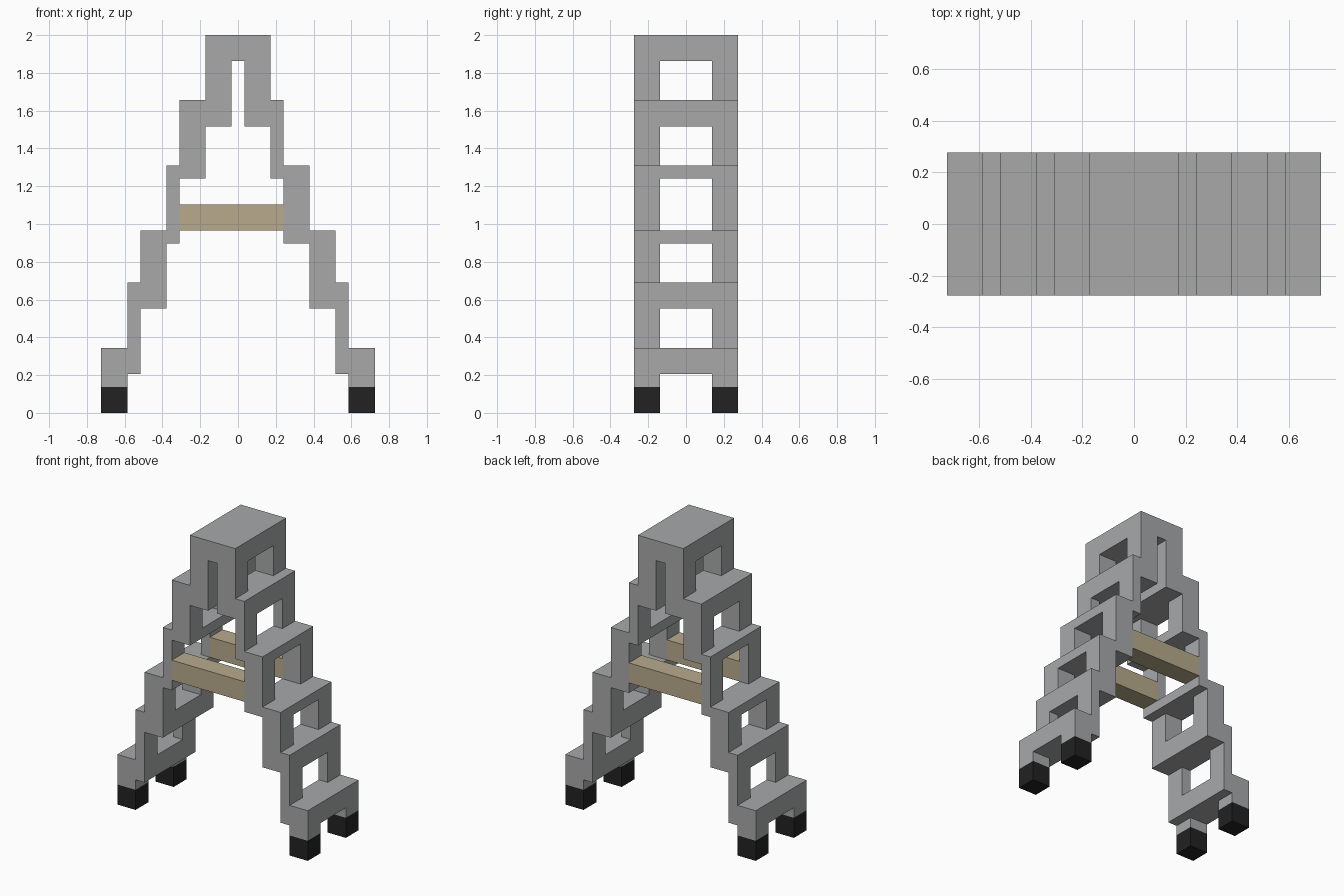
import bpy, bmesh

if "Cube" in bpy.data.objects:
    bpy.data.objects.remove(bpy.data.objects["Cube"], do_unlink=True)

U = 2 / 29  # one grid unit; the tower is 29 units tall


def material(name, rgb):
    m = bpy.data.materials.new(name)
    m.use_nodes = True
    m.diffuse_color = (*rgb, 1)
    bsdf = next(n for n in m.node_tree.nodes if n.type == 'BSDF_PRINCIPLED')
    bsdf.inputs["Base Color"].default_value = (*rgb, 1)
    return m


GREY = material("grey", (0.392, 0.397, 0.402))
TAN = material("tan", (0.479, 0.402, 0.262))
BLACK = material("black", (0.016, 0.016, 0.016))


def add_prism(bm, outline, y0, y1):
    """Extrude an x-z outline from y0 to y1, all in grid units."""
    face = bm.faces.new([bm.verts.new((x * U, y0 * U, z * U)) for x, z in outline])
    ext = bmesh.ops.extrude_face_region(bm, geom=[face])["geom"]
    verts = [v for v in ext if isinstance(v, bmesh.types.BMVert)]
    bmesh.ops.translate(bm, verts=verts, vec=(0, (y1 - y0) * U, 0))


def add_box(bm, x0, x1, y0, y1, z0, z1):
    add_prism(bm, [(x0, z0), (x1, z0), (x1, z1), (x0, z1)], y0, y1)


def finish(bm, name, mat):
    bmesh.ops.recalc_face_normals(bm, faces=bm.faces)
    mesh = bpy.data.meshes.new(name)
    bm.to_mesh(mesh)
    bm.free()
    mesh.materials.append(mat)
    ob = bpy.data.objects.new(name, mesh)
    bpy.context.collection.objects.link(ob)
    return ob


# Stepped A-shaped outline: column edges of each leg, step tops and undersides
LEFT = [-10.5, -8.5, -7.5, -5.5, -4.5, -2.5, -0.5]
RIGHT = [10.5, 8.5, 7.5, 5.5, 3.5, 2.5, 0.5]
TOPS = [5, 10, 14, 19, 24, 29]
UNDERS = [3, 8, 13, 18, 22, 27]


def staircase(xs, zs):
    points, z = [], 2
    for x, top in zip(xs, zs):
        points += [(x, z), (x, top)]
        z = top
    return points


outline = (staircase(LEFT, TOPS) + staircase(RIGHT, TOPS)[::-1]
           + staircase(RIGHT[1:], UNDERS) + staircase(LEFT[1:], UNDERS)[::-1])
bm = bmesh.new()
add_prism(bm, outline, -4, 4)
frame = finish(bm, "ladder_frame", GREY)

# Openings between the rungs, cut through both legs
bm = bmesh.new()
for z0, z1 in zip([0] + TOPS[:-1], UNDERS):
    add_box(bm, -12, 12, -2, 2, z0, z1)
cutter = finish(bm, "opening_cutter", GREY)
cutter.hide_render = True
mod = frame.modifiers.new("openings", 'BOOLEAN')
mod.operation = 'DIFFERENCE'
mod.solver = 'EXACT'
mod.object = cutter
bpy.context.view_layer.objects.active = frame
bpy.ops.object.modifier_apply(modifier=mod.name)
bpy.data.objects.remove(cutter, do_unlink=True)

# Feet and cross planks at the front and back
for end, y in (("front", -4), ("back", 2)):
    for side, x in (("right", -10.5), ("left", 8.5)):
        bm = bmesh.new()
        add_box(bm, x, x + 2, y, y + 2, 0, 2)
        finish(bm, f"{end}_{side}_foot", BLACK)
    bm = bmesh.new()
    add_box(bm, -4.5, 3.5, y, y + 2, 14, 16)
    finish(bm, f"{end}_plank", TAN)
